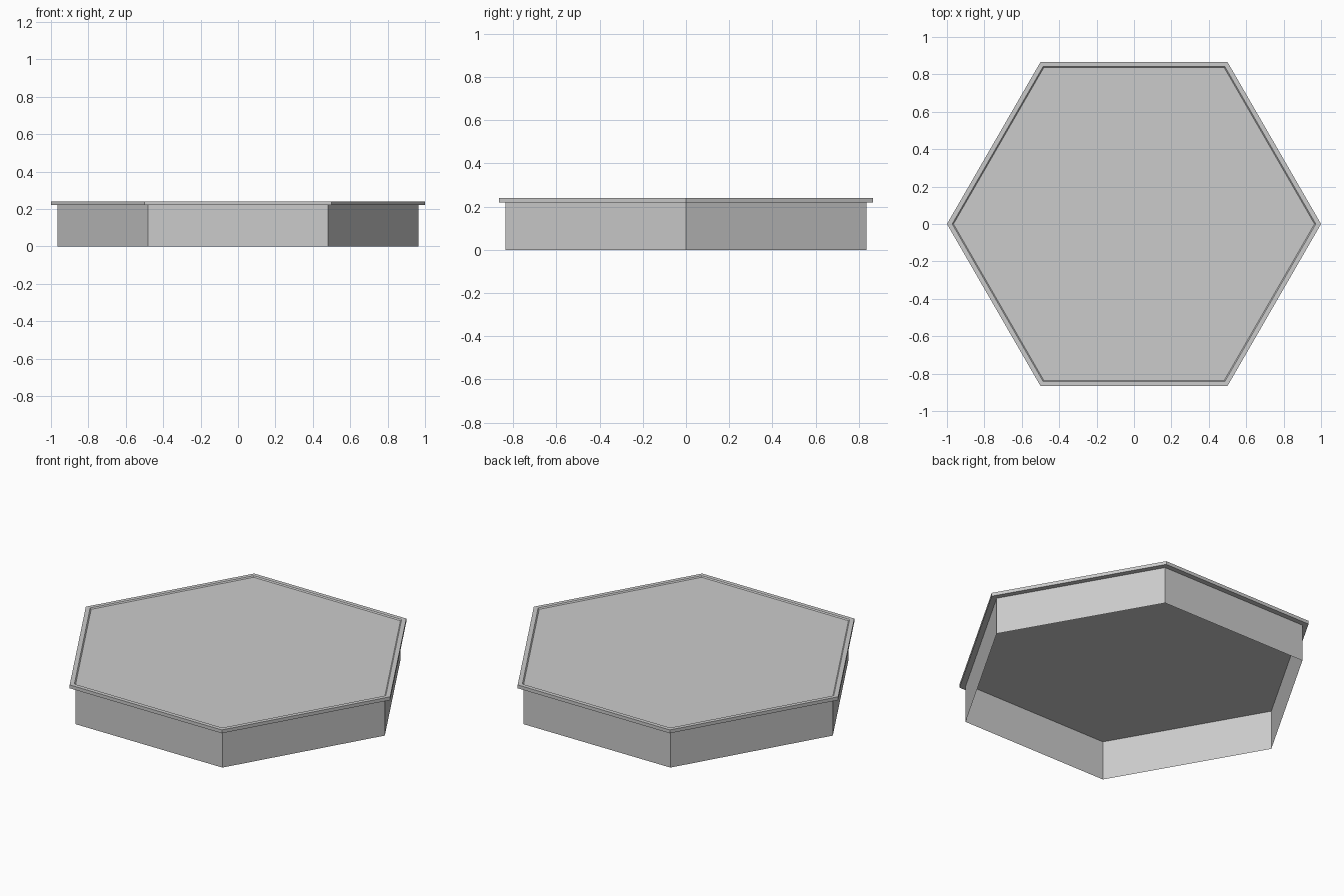
import bpy, bmesh
from math import cos, sin, pi

if "Cube" in bpy.data.objects:
    bpy.data.objects.remove(bpy.data.objects["Cube"])

SIDES = 6


def hex_part(name, profile, closed=False, cap=False):
    """Sweep a (radius, z) profile around a hexagon."""
    bm = bmesh.new()
    rings = [[bm.verts.new((r * cos(2 * pi * k / SIDES), r * sin(2 * pi * k / SIDES), z))
              for k in range(SIDES)] for r, z in profile]
    pairs = list(zip(rings, rings[1:]))
    if closed:
        pairs.append((rings[-1], rings[0]))
    for a, b in pairs:
        for k in range(SIDES):
            n = (k + 1) % SIDES
            bm.faces.new((a[k], a[n], b[n], b[k]))
    if cap:
        bm.faces.new(rings[-1])
    mesh = bpy.data.meshes.new(name)
    bm.to_mesh(mesh)
    bm.free()
    obj = bpy.data.objects.new(name, mesh)
    bpy.context.collection.objects.link(obj)
    return obj


# Thin-walled hexagonal shell, open underneath, with a flat top panel
hex_part("platform_shell", [(0.965, 0), (0.965, 0.234)], cap=True)

# Overhanging lip with a slight step down to the panel
hex_part("top_rim", [(0.965, 0.22), (1.0, 0.22), (1.0, 0.24),
                     (0.972, 0.24), (0.965, 0.234)], closed=True)
